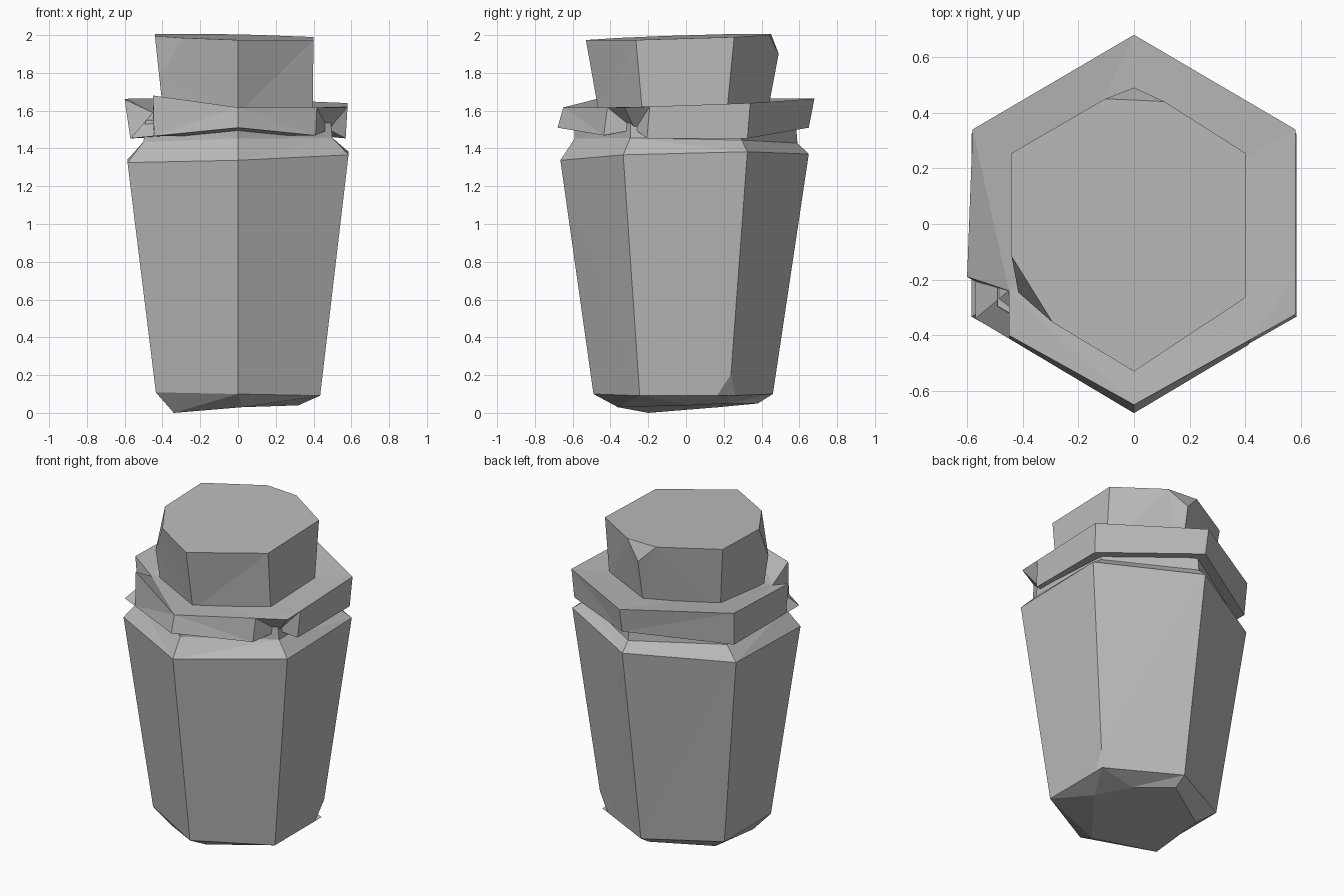
import bpy
import bmesh
from mathutils import Vector

if "Cube" in bpy.data.objects:
    bpy.data.objects.remove(bpy.data.objects["Cube"], do_unlink=True)

# One plain grey for the whole jar
grey = bpy.data.materials.new("plain_grey")
grey.use_nodes = True
colour = (0.5, 0.5, 0.5, 1)
grey.diffuse_color = colour
grey.node_tree.nodes["Principled BSDF"].inputs["Base Color"].default_value = colour


def hexagon(front, back, half_width, height, tilt_x=0.0, tilt_y=0.0, shift=0.0, droop=0.0):
    """Six corners, counter-clockwise from the front one, on a tilted plane."""
    right, left = shift + half_width, shift - half_width
    outline = [(0, front), (right, front / 2), (right, back / 2),
               (0, back), (left, back / 2), (left, front / 2)]
    return [Vector((x, y, height + tilt_x * x + tilt_y * y - droop * abs(x)))
            for x, y in outline]


def loft(rings):
    """Join rings with equal corner counts into a closed solid."""
    bm = bmesh.new()
    loops = [[bm.verts.new(p) for p in ring] for ring in rings]
    for lower, upper in zip(loops, loops[1:]):
        for i in range(len(lower)):
            j = (i + 1) % len(lower)
            bm.faces.new((lower[i], lower[j], upper[j], upper[i]))
    bm.faces.new(loops[0][::-1])
    bm.faces.new(loops[-1])
    return bm


def chip(bm, a, b, c):
    """Knock off whatever lies outside the plane through three points."""
    a, b, c = Vector(a), Vector(b), Vector(c)
    normal = (b - a).cross(c - a).normalized()
    centre = sum((v.co for v in bm.verts), Vector()) / len(bm.verts)
    if normal.dot(a - centre) < 0:
        normal = -normal
    everything = bm.verts[:] + bm.edges[:] + bm.faces[:]
    bmesh.ops.bisect_plane(bm, geom=everything, plane_co=a, plane_no=normal, clear_outer=True)
    bmesh.ops.holes_fill(bm, edges=[e for e in bm.edges if e.is_boundary])


def finish(bm, name):
    bmesh.ops.triangulate(bm, faces=[f for f in bm.faces if len(f.verts) > 3])
    bmesh.ops.recalc_face_normals(bm, faces=bm.faces[:])
    mesh = bpy.data.meshes.new(name)
    bm.to_mesh(mesh)
    bm.free()
    mesh.materials.append(grey)
    bpy.context.collection.objects.link(bpy.data.objects.new(name, mesh))


# Tapered body with a rough-hewn base and a narrow neck
base = [Vector(p) for p in ((0.02, -0.36, 0.03), (0.32, 0.02, 0.04), (0.2, 0.22, 0.05),
                            (0, 0.38, 0.05), (-0.33, 0.17, 0.03), (-0.34, -0.2, 0))]
foot = hexagon(front=-0.49, back=0.46, half_width=0.435, height=0.1, tilt_x=-0.02)
shoulder = hexagon(front=-0.665, back=0.65, half_width=0.585, height=1.354, tilt_x=0.035, tilt_y=0.025)
neck = hexagon(front=-0.59, back=0.59, half_width=0.5, height=1.44, tilt_x=0.02, tilt_y=-0.02)
neck_top = hexagon(front=-0.59, back=0.58, half_width=0.49, height=1.55)
body = loft([foot, shoulder, neck, neck_top])
chip(body, (0.43, 0.18, 0.1), (0.37, 0.28, 0.1), (0.44, 0.24, 0.19))
finish(body, "jar_body")
finish(loft([base, foot]), "jar_base")

# Collar with extra points either side of its two damaged front corners
def with_dent_points(ring):
    front, right, right_back, back, left_back, left = ring
    return [front, front.lerp(right, 0.72), right, right.lerp(right_back, 0.2), right_back,
            back, left_back, left_back.lerp(left, 0.8), left, left.lerp(front, 0.22)]


collar_low = with_dent_points(hexagon(front=-0.68, back=0.65, half_width=0.57, height=1.51, droop=0.1))
collar_high = with_dent_points(hexagon(front=-0.65, back=0.68, half_width=0.58, height=1.64,
                                       tilt_x=-0.02, tilt_y=0.035))
RIGHT_DENT, LEFT_DENT = 2, 8
collar_low[RIGHT_DENT] = Vector((0.48, -0.27, 1.5))
collar_high[LEFT_DENT] = Vector((-0.45, -0.24, 1.59))
collar_high[LEFT_DENT - 1] = Vector((-0.6, -0.19, 1.66))
collar_high[LEFT_DENT + 1] = Vector((-0.45, -0.4, 1.68))
finish(loft([collar_low, collar_high]), "collar")

# Flared stopper with a chipped back corner and a chipped front corner
stopper_low = hexagon(front=-0.46, back=0.43, half_width=0.395, height=1.58)
stopper_high = hexagon(front=-0.53, back=0.51, half_width=0.42, height=1.99,
                       tilt_x=-0.02, tilt_y=0.03, shift=-0.02)
stopper = loft([stopper_low, stopper_high])
chip(stopper, (-0.14, 0.455, 2), (0.12, 0.44, 2), (0, 0.5, 1.88))
chip(stopper, (-0.43, -0.13, 2), (-0.3, -0.34, 1.99), (-0.41, -0.235, 1.82))
finish(stopper, "stopper")
